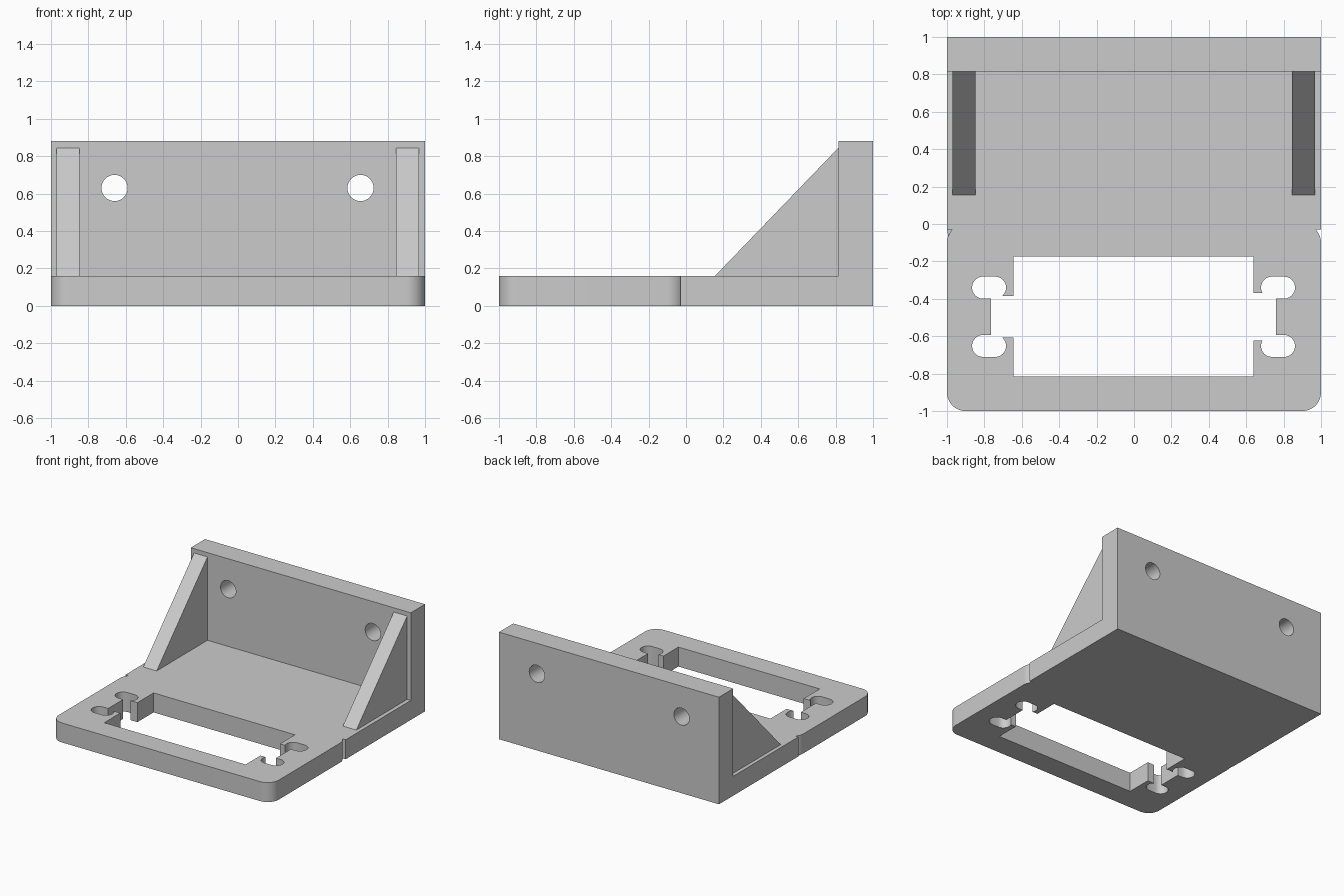
import bpy, bmesh
from math import sin, cos, pi, radians
from mathutils import Vector

if "Cube" in bpy.data.objects:
    bpy.data.objects.remove(bpy.data.objects["Cube"])

grey = bpy.data.materials.new("plain grey")
grey.use_nodes = True
colour = (0.6, 0.6, 0.6, 1)
grey.diffuse_color = colour
grey.node_tree.nodes["Principled BSDF"].inputs["Base Color"].default_value = colour

BASE_TOP, WALL_TOP, WALL_FRONT = 0.16, 0.88, 0.815


def prism(name, outline, offset):
    """Extrude a closed outline of 3D points along an offset."""
    bm = bmesh.new()
    face = bm.faces.new([bm.verts.new(p) for p in outline])
    top = bmesh.ops.extrude_face_region(bm, geom=[face])["geom"]
    moved = [v for v in top if isinstance(v, bmesh.types.BMVert)]
    bmesh.ops.translate(bm, verts=moved, vec=Vector(offset))
    bmesh.ops.recalc_face_normals(bm, faces=bm.faces)
    mesh = bpy.data.meshes.new(name)
    bm.to_mesh(mesh)
    bm.free()
    mesh.materials.append(grey)
    ob = bpy.data.objects.new(name, mesh)
    bpy.context.collection.objects.link(ob)
    return ob


def arc(cx, cy, r, start, end, steps=12):
    angles = [radians(start + (end - start) * i / steps) for i in range(steps + 1)]
    return [(cx + r * cos(a), cy + r * sin(a)) for a in angles]


def rect(x0, x1, y0, y1):
    return [(x0, y0), (x1, y0), (x1, y1), (x0, y1)]


def cut(target, outline, offset):
    """Cut a prism through the target, then drop the cutter."""
    cutter = prism("cutter", outline, offset)
    cutter.hide_render = True
    mod = target.modifiers.new("cut", 'BOOLEAN')
    mod.operation, mod.solver, mod.object = 'DIFFERENCE', 'EXACT', cutter
    bpy.context.view_layer.objects.active = target
    bpy.ops.object.modifier_apply(modifier=mod.name)
    bpy.data.objects.remove(cutter)


def cut_down(target, outline):
    cut(target, [(x, y, -0.1) for x, y in outline], (0, 0, 0.5))


# Base plate: rounded front section meeting the square rear section at a notch
half = [(1, WALL_FRONT), (1, -0.03), (0.971, -0.03)]
half += arc(0.9, -0.1, 0.1, 45, 0, 8) + arc(0.9, -0.9, 0.1, 0, -90)
outline = half + [(-x, y) for x, y in reversed(half)]
base = prism("base_plate", [(x, y, 0) for x, y in outline], (0, 0, BASE_TOP))

# Large window with side pockets
cut_down(base, rect(-0.645, 0.64, -0.815, -0.175))
cut_down(base, rect(-0.765, -0.6, -0.607, -0.385))
cut_down(base, rect(0.6, 0.76, -0.622, -0.37))

# Four rounded screw slots
for cx in (-0.775, 0.77):
    for cy in (-0.34, -0.652):
        slot = arc(cx + 0.032, cy, 0.059, -90, 90) + arc(cx - 0.032, cy, 0.059, 90, 270)
        cut_down(base, slot)

# Upright wall with two round holes
wall = prism("back_wall", [(x, WALL_FRONT, z) for x, z in rect(-1, 1, 0, WALL_TOP)],
             (0, 1 - WALL_FRONT, 0))
for cx in (-0.66, 0.655):
    ring = arc(cx, 0.63, 0.07, 0, 360, 40)[:-1]
    cut(wall, [(x, 0.7, z) for x, z in ring], (0, 0.5, 0))

# Triangular braces
for name, x in (("right_brace", -0.97), ("left_brace", 0.845)):
    prism(name, [(x, 0.155, BASE_TOP), (x, WALL_FRONT, BASE_TOP), (x, WALL_FRONT, 0.845)],
          (0.122, 0, 0))

# Smooth the rounded walls, keep the corners crisp
for ob in (base, wall):
    bpy.ops.object.select_all(action='DESELECT')
    ob.select_set(True)
    bpy.context.view_layer.objects.active = ob
    bpy.ops.object.shade_smooth_by_angle(angle=radians(30))
